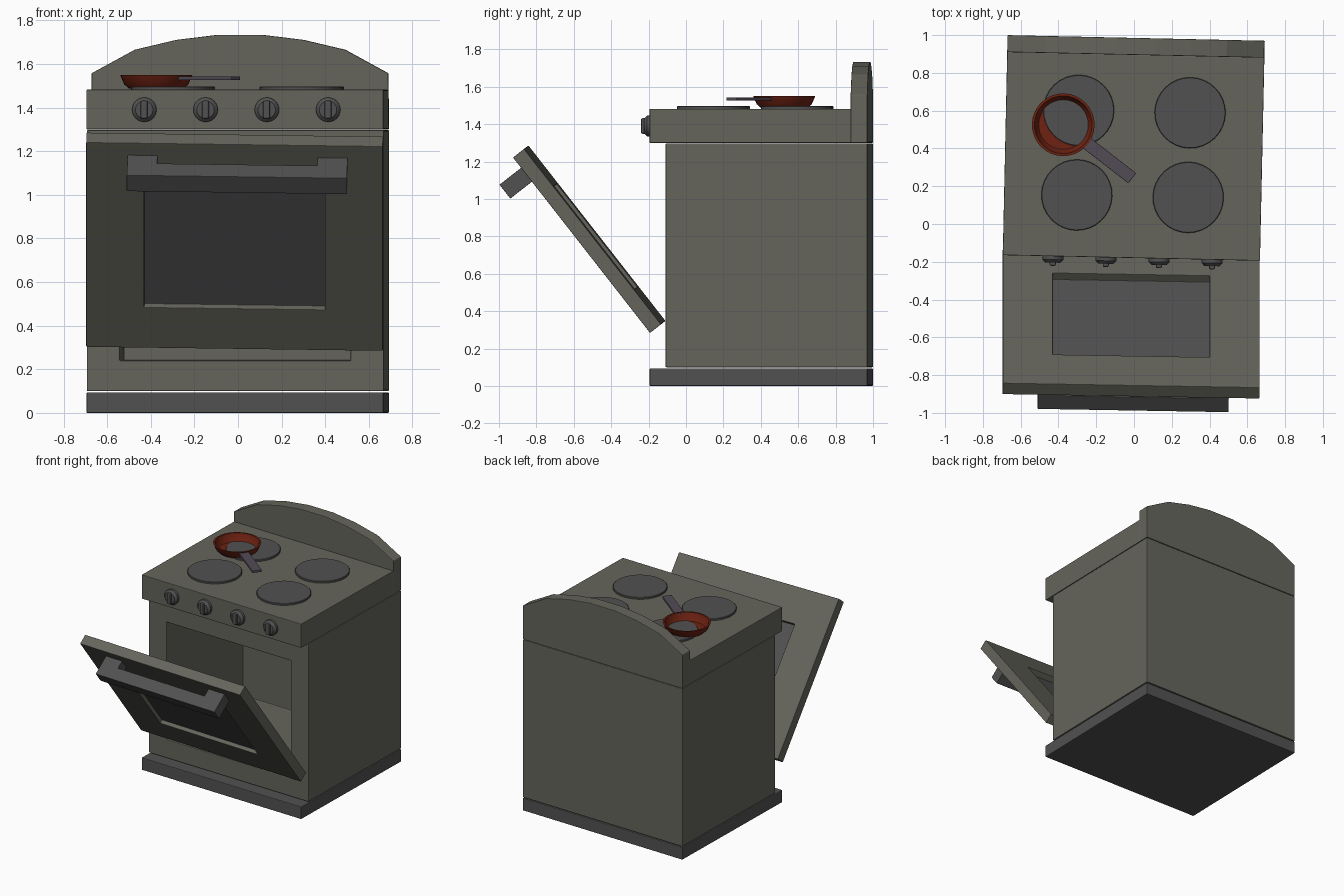
import bpy, bmesh
from math import radians, pi
from mathutils import Matrix

if "Cube" in bpy.data.objects:
    bpy.data.objects.remove(bpy.data.objects["Cube"])

# The whole stove is turned slightly; the door is also swung open on its lower edge
TURN = Matrix.Rotation(radians(-1.25), 4, 'Z')
DOOR = Matrix.Translation((0, -0.11, 0.348)) @ Matrix.Rotation(radians(38), 4, 'X') @ TURN
CX = -0.011  # centre line of the stove


def material(name, rgb):
    m = bpy.data.materials.new(name)
    m.diffuse_color = (*rgb, 1)
    m.use_nodes = True
    m.node_tree.nodes["Principled BSDF"].inputs["Base Color"].default_value = m.diffuse_color
    return m


ENAMEL = material("enamel", (0.13, 0.13, 0.107))
METAL = material("dark_metal", (0.083, 0.083, 0.083))
RED = material("red_pan", (0.155, 0.016, 0.006))
GRIP = material("pan_grip", (0.085, 0.07, 0.09))


def finish(name, bm, mats, matrix=TURN, bevel=0.0, smooth=False):
    bmesh.ops.recalc_face_normals(bm, faces=bm.faces)
    me = bpy.data.meshes.new(name)
    bm.to_mesh(me)
    bm.free()
    ob = bpy.data.objects.new(name, me)
    bpy.context.collection.objects.link(ob)
    for m in mats:
        me.materials.append(m)
    ob.matrix_world = matrix
    if bevel:
        mod = ob.modifiers.new("Bevel", 'BEVEL')
        mod.width, mod.segments, mod.limit_method = bevel, 2, 'ANGLE'
    if smooth:
        bpy.ops.object.select_all(action='DESELECT')
        ob.select_set(True)
        bpy.context.view_layer.objects.active = ob
        bpy.ops.object.shade_smooth_by_angle(angle=radians(35))
    return ob


def box_mesh(x0, x1, y0, y1, z0, z1):
    bm = bmesh.new()
    bmesh.ops.create_cube(bm, size=1)
    for v in bm.verts:
        v.co = (x1 if v.co.x > 0 else x0, y1 if v.co.y > 0 else y0, z1 if v.co.z > 0 else z0)
    return bm


def recess(bm, side, x0, x1, z0, z1, depth, mat=0):
    """Cut a rectangular pocket into the -y (side=-1) or +y (side=1) face."""
    bm.normal_update()
    face = max(bm.faces, key=lambda f: (round(f.normal.y * side, 2), f.calc_area()))
    mid = face.calc_center_median()
    bmesh.ops.inset_region(bm, faces=[face], thickness=0.05)
    for v in face.verts:
        v.co.x = x1 if v.co.x > mid.x else x0
        v.co.z = z1 if v.co.z > mid.z else z0
    floor = bmesh.ops.extrude_discrete_faces(bm, faces=[face])["faces"][0]
    for v in floor.verts:
        v.co.y -= side * depth
    floor.material_index = mat


def extrude_profile(points, vec):
    bm = bmesh.new()
    face = bm.faces.new([bm.verts.new(p) for p in points])
    ext = bmesh.ops.extrude_face_region(bm, geom=[face], use_keep_orig=True)["geom"]
    bmesh.ops.translate(bm, vec=vec, verts=[g for g in ext if isinstance(g, bmesh.types.BMVert)])
    return bm


def lathe(profile, steps):
    bm = bmesh.new()
    vs = [bm.verts.new((r, 0, z)) for r, z in profile]
    es = [bm.edges.new(p) for p in zip(vs, vs[1:])]
    bmesh.ops.spin(bm, geom=vs + es, cent=(0, 0, 0), axis=(0, 0, 1), angle=2 * pi, steps=steps)
    bmesh.ops.remove_doubles(bm, verts=bm.verts, dist=1e-5)
    return bm


# Plinth, hollow oven body and cooktop slab
L, R = CX - 0.68, CX + 0.682
finish("base", box_mesh(L, R, -0.18, 0.985, 0, 0.094), [METAL], bevel=0.005)
body = box_mesh(L, R, -0.095, 0.985, 0.1, 1.297)
recess(body, -1, CX - 0.53, CX + 0.53, 0.24, 1.13, 0.893)
finish("oven_body", body, [ENAMEL], bevel=0.005)
finish("cooktop", box_mesh(L, R, -0.18, 0.897, 1.3, 1.482), [ENAMEL], bevel=0.004)

# Arched back panel
arch = [(0.68, 1.557), (0.482, 1.665), (0.292, 1.71), (0.105, 1.733)]
outline = [(R, 1.3)] + [(CX + x, z) for x, z in arch]
outline += [(CX - x, z) for x, z in reversed(arch)] + [(L, 1.3)]
finish("back_panel", extrude_profile([(x, 0.985, z) for x, z in outline], (0, -0.09, 0)),
       [ENAMEL], bevel=0.004)

# Four burners
for i, (sx, y) in enumerate([(-1, 0.147), (1, 0.147), (-1, 0.595), (1, 0.595)]):
    plate = lathe([(0, 1.475), (0.188, 1.475), (0.188, 1.493), (0.185, 1.496), (0, 1.496)], 32)
    finish(f"burner_{i + 1}", plate, [METAL],
           TURN @ Matrix.Translation((CX + 0.295 * sx, y, 0)), smooth=True)

# Four control knobs, each a tapered dial with an upright grip
for i in range(4):
    place = TURN @ Matrix.Translation((-0.004 + 0.281 * (i - 1.5), -0.18, 1.39))
    dial = lathe([(0, -0.005), (0.056, -0.005), (0.056, 0.018), (0.04, 0.034), (0, 0.034)], 24)
    finish(f"knob_dial_{i + 1}", dial, [METAL], place @ Matrix.Rotation(pi / 2, 4, 'X'), smooth=True)
    finish(f"knob_grip_{i + 1}", box_mesh(-0.016, 0.016, -0.051, -0.02, -0.042, 0.042),
           [METAL], place, bevel=0.008)

# Open oven door with a window recessed from both faces
DX, OUT, IN = -0.014, -0.09, -0.015
door = box_mesh(DX - 0.68, DX + 0.68, OUT, IN, 0, 1.19)
recess(door, -1, DX - 0.415, DX + 0.415, 0.235, 0.935, 0.029, 1)
recess(door, 1, DX - 0.415, DX + 0.415, 0.235, 0.935, 0.044, 1)
finish("oven_door", door, [ENAMEL, METAL], DOOR, bevel=0.003)

# Door handle: a bar on two wide posts
c = [(-0.505, 0.002), (-0.505, -0.15), (0.505, -0.15), (0.505, 0.002),
     (0.367, 0.002), (0.367, -0.058), (-0.367, -0.058), (-0.367, 0.002)]
finish("door_handle", extrude_profile([(x, OUT + y, 1.026) for x, y in c], (0, 0, 0.094)),
       [METAL], DOOR, bevel=0.003)

# Frying pan, its floor sunk just under the burner top
pan = TURN @ Matrix.Translation((-0.386, 0.517, 0))
finish("pan", lathe([(0, 1.487), (0.125, 1.487), (0.147, 1.506), (0.166, 1.55), (0.153, 1.55),
                     (0.136, 1.5), (0.13, 1.493), (0, 1.493)], 32), [RED], pan, smooth=True)
finish("pan_handle", box_mesh(0.148, 0.462, -0.034, 0.034, 1.526, 1.543), [GRIP],
       pan @ Matrix.Rotation(radians(-36.5), 4, 'Z'), bevel=0.003)
